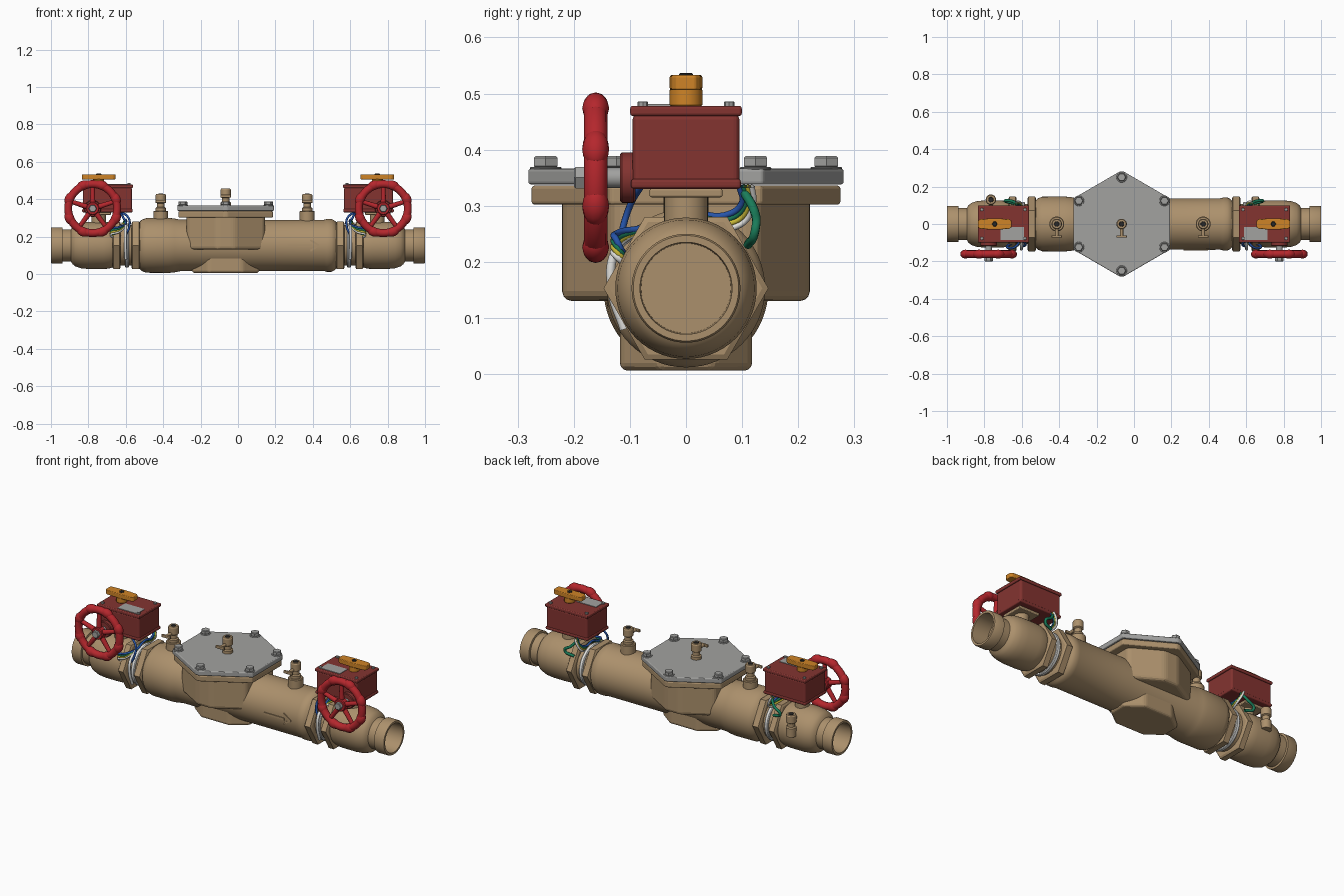
import bpy, bmesh, math
from mathutils import Matrix, Vector

if "Cube" in bpy.data.objects:
    bpy.data.objects.remove(bpy.data.objects["Cube"])

def material(name, rgb):
    m = bpy.data.materials.new(name)
    m.diffuse_color = (*rgb, 1)
    m.use_nodes = True
    m.node_tree.nodes["Principled BSDF"].inputs["Base Color"].default_value = m.diffuse_color
    return m

BRONZE = material("bronze", (.41, .28, .15))
STEEL = material("grey steel", (.36, .36, .35))
RED = material("wheel red", (.46, .02, .026))
BRICK = material("housing red", (.23, .034, .03))
ORANGE = material("orange", (.62, .23, .02))
WHITE = material("white", (.75, .75, .73))
BLUE = material("blue", (.02, .09, .4))
YELLOW = material("yellow", (.6, .5, .04))
GREEN = material("green", (.01, .2, .1))
DARK = material("dark", (.02, .02, .02))
AXIS = 0.153  # pipe centre height

def finish(name, bm, mat, smooth=True, bevel=0):
    bmesh.ops.recalc_face_normals(bm, faces=bm.faces)
    me = bpy.data.meshes.new(name)
    bm.to_mesh(me)
    bm.free()
    me.materials.append(mat)
    ob = bpy.data.objects.new(name, me)
    bpy.context.collection.objects.link(ob)
    if smooth:
        me.shade_smooth()
        me.set_sharp_from_angle(angle=math.radians(32))
    if bevel:
        b = ob.modifiers.new("edge", "BEVEL")
        b.width, b.segments, b.limit_method = bevel, 3, 'ANGLE'
    return ob

def lathe(name, profile, mat, loc, axis='X', sign=1, n=48, closed=False, phase=0):
    """Revolve (distance along axis, radius) pairs."""
    bm = bmesh.new()
    rings = []
    for t, r in profile:
        ring = []
        for i in range(n):
            a = 2 * math.pi * i / n + phase
            u, v, t2 = r * math.cos(a), r * math.sin(a), t * sign
            p = {'X': (t2, u, v), 'Y': (u, t2, v), 'Z': (u, v, t2)}[axis]
            ring.append(bm.verts.new(Vector(p) + Vector(loc)))
        rings.append(ring)
    pairs = list(zip(rings, rings[1:]))
    if closed:
        pairs.append((rings[-1], rings[0]))
    for a, b in pairs:
        for i in range(n):
            j = (i + 1) % n
            bm.faces.new((a[i], a[j], b[j], b[i]))
    if not closed:
        bm.faces.new(rings[0])
        bm.faces.new(rings[-1])
    return finish(name, bm, mat)

def rod(name, r, t0, t1, mat, loc, axis='Z', n=24, phase=0):
    c = min(.004, r * .15, (t1 - t0) * .3)
    return lathe(name, [(t0, r - c), (t0 + c, r), (t1 - c, r), (t1, r - c)],
                 mat, loc, axis, n=n, phase=phase)

def prism(name, pts, z0, z1, mat, bevel=0, cx=0, scale=1):
    bm = bmesh.new()
    lo, hi = [[bm.verts.new((cx + x * scale, y * scale, z)) for x, y in pts] for z in (z0, z1)]
    bm.faces.new(lo)
    bm.faces.new(hi)
    for i in range(len(pts)):
        j = (i + 1) % len(pts)
        bm.faces.new((lo[i], lo[j], hi[j], hi[i]))
    return finish(name, bm, mat, False, bevel)

def box(name, c, s, mat, bevel=0):
    x, y = s[0] / 2, s[1] / 2
    ob = prism(name, [(-x, -y), (x, -y), (x, y), (-x, y)], -s[2] / 2, s[2] / 2, mat, bevel)
    ob.location = c
    return ob

def wire(name, pts, mat, r=.006):
    cu = bpy.data.curves.new(name, 'CURVE')
    cu.dimensions = '3D'
    cu.bevel_depth, cu.bevel_resolution, cu.resolution_u = r, 2, 6
    sp = cu.splines.new('BEZIER')
    sp.bezier_points.add(len(pts) - 1)
    for p, co in zip(sp.bezier_points, pts):
        p.co = co
        p.handle_left_type = p.handle_right_type = 'AUTO'
    cu.materials.append(mat)
    ob = bpy.data.objects.new(name, cu)
    bpy.context.collection.objects.link(ob)

def test_cock(x, y, z, base=True):
    if base:
        rod("cock_boss", .04, -.03, .035, BRONZE, (x, y, z))
    lathe("cock_body", [(0, .028), (.05, .028), (.055, .02), (.075, .02), (.08, .028),
                        (.118, .028), (.124, .024)], BRONZE, (x, y, z), 'Z', n=20)
    rod("cock_outlet", .014, .122, .1265, DARK, (x, y, z), n=16)
    rod("cock_stem", .009, -.065, -.015, BRONZE, (x, y, z + .085), 'Y', n=12)
    box("cock_handle", (x, y - .067, z + .085), (.056, .012, .016), BRONZE, .003)

# Main pipe body
lathe("main_body", [(-.53, .11), (-.53, .122), (-.515, .137), (-.49, .146), (-.37, .147), (-.34, .144),
                    (-.31, .138), (.18, .137), (.46, .137), (.475, .141), (.5, .141), (.515, .134),
                    (.53, .12), (.53, .11)], BRONZE, (0, 0, AXIS), n=64)

# Central chamber, bottom pad, bonnet flange and cover
BX = -.066
def mirrored(q):
    """Mirror a quarter outline into all four quadrants."""
    return (q + [(-x, y) for x, y in q[::-1]] + [(-x, -y) for x, y in q] + [(x, -y) for x, y in q[::-1]])
prism("chamber", mirrored([(.21, .125), (.045, .221)]), .13, .32, BRONZE, .018, BX)
prism("bottom_pad", mirrored([(.18, .05), (.09, .118)]), .006, .12, BRONZE, .014, BX)
hexagon = mirrored([(.258, .137), (.01, .281)])
prism("bonnet_flange", hexagon, .302, .336, BRONZE, .006, BX, .98)
prism("bonnet_cover", hexagon, .338, .366, STEEL, .005, BX)
for x, y in [(0, .25), (0, -.25)] + [(sx * .229, sy * .124) for sx in (-1, 1) for sy in (-1, 1)]:
    rod("cover_washer", .028, .364, .369, STEEL, (BX + x, y, 0))
    rod("cover_bolt", .024, .367, .389, STEEL, (BX + x, y, 0), n=6)

# Test cocks
test_cock(-.413, 0, .303)
test_cock(BX, 0, .332, False)
test_cock(.37, 0, .303)
test_cock(-.765, .13, .155, False)

# Raised flow arrow
box("arrow_shaft", (.33, -.137, AXIS), (.13, .008, .012), BRONZE)
for s in (-1, 1):
    barb = box("arrow_barb", (.41, -.136, AXIS + s * .014), (.055, .008, .01), BRONZE)
    barb.rotation_euler = (0, s * math.radians(32), 0)

def hand_wheel(cx):
    y, cz = -.161, .35
    rim = [(.021 * math.cos(a), .131 + .021 * math.sin(a))
           for a in [i * math.pi / 6 for i in range(12)]]
    lathe("wheel_rim", rim, RED, (cx, y, cz), 'Y', n=56, closed=True)
    bm = bmesh.new()
    for i in range(8):  # finger grips
        m = (Matrix.Translation((cx, y, cz)) @ Matrix.Rotation((i + .5) * math.pi / 4, 4, 'Y')
             @ Matrix.Translation((.134, 0, 0)) @ Matrix.Diagonal((.026, .024, .036, 1)))
        bmesh.ops.create_uvsphere(bm, u_segments=14, v_segments=8, radius=1, matrix=m)
    finish("wheel_grips", bm, RED)
    bm = bmesh.new()
    for i in range(5):  # spokes
        m = (Matrix.Translation((cx, y, cz)) @ Matrix.Rotation(i * math.tau / 5, 4, 'Y')
             @ Matrix.Translation((0, 0, .07)))
        bmesh.ops.create_cone(bm, cap_ends=True, segments=12, radius1=.015, radius2=.011,
                              depth=.12, matrix=m)
    finish("wheel_spokes", bm, RED)
    rod("wheel_hub", .035, -.02, .018, RED, (cx, y, cz), 'Y')
    rod("wheel_nut", .022, -.2, -.178, STEEL, (cx, 0, cz), 'Y', n=6)
    rod("wheel_shaft", .018, -.15, -.1, STEEL, (cx, 0, cz), 'Y')
    rod("shaft_boss", .045, -.118, -.09, BRICK, (cx, 0, cz), 'Y', n=32)

for s in (-1, 1):
    # Shut-off valve with grooved open end
    lathe("valve_body", [(.63, .1), (.665, .1), (.672, .118), (.69, .124), (.72, .126), (.8, .126),
                         (.84, .122), (.87, .112), (.885, .1), (.893, .086), (.937, .086), (.939, .097),
                         (.995, .097), (1.0, .094), (1.0, .082), (.9, .08), (.9, .03)],
          BRONZE, (0, 0, AXIS), sign=s, n=56)
    # Union nuts with spacer and white gasket between
    for a, b in ((.523, .57), (.627, .671)):
        lathe("hex_nut", [(a, .136), (a + .006, .147), (b - .006, .147), (b, .136)],
              BRONZE, (0, 0, AXIS), sign=s, n=6)
    rod("union_pipe", .108, -.04, .04, BRONZE, (s * .6, 0, AXIS), 'X', 48)
    rod("gasket", .118, -.011, .011, WHITE, (s * .594, 0, AXIS), 'X', 48)
    # Valve stem and mounting pad
    rod("stem_neck", .039, .25, .32, BRONZE, (s * .745, 0, 0), n=32)
    box("stem_pad", (s * .745, 0, .323), (.13, .13, .016), BRONZE, .004)
    # Actuator housing with lid, label and screws
    box("actuator_housing", (s * .698, 0, .397), (.262, .19, .134), BRICK, .01)
    box("actuator_lid", (s * .698, 0, .469), (.274, .199, .018), BRICK, .005)
    box("housing_base", (s * .698, 0, .339), (.27, .196, .018), BRICK, .006)
    box("label_plate", (s * .65, -.05, .479), (.125, .07, .004), STEEL)
    for dx in (-.115, .115):
        for y in (-.077, .077):
            rod("lid_screw", .009, .476, .486, STEEL, (s * .698 + dx, y, 0), n=8)
    # Position indicator
    rod("indicator_neck", .029, .476, .51, ORANGE, (s * .745, 0, 0))
    prism("indicator", mirrored([(.09, .017), (.078, .026), (.03, .029)]), .506, .533,
          ORANGE, .004, s * .745)
    rod("indicator_screw", .014, .53, .537, DARK, (s * .745, 0, 0), n=6)
    # Handwheel
    hand_wheel(s * .777)
    # Cable bundle from the housing around the neck of the union
    for i, m in enumerate((BLUE, GREEN, YELLOW, WHITE)):
        d = i * .009
        path = [(.63, .095 + d * .8, .335), (.615, .1 + d * .7, .305), (.6, .07 + d, .283 - d * .6),
                (.6 + d, 0, .288 - d), (.605, -.07 - d * .5, .262 - d * .3), (.64, -.125, .25 - d),
                (.68, -.122, .235 - d), (.63, -.1, .2)]
        wire("cable", [(s * x, y, z) for x, y, z in path], m)
    wire("white_lead", [(s * x, y, z) for x, y, z in
                        ((.6, -.08, .26), (.602, -.125, .22), (.602, -.132, .15), (.6, -.11, .08))], WHITE, .008)
    wire("blue_lead", [(s * x, y, z) for x, y, z in
                       ((.63, -.08, .335), (.585, -.1, .3), (.582, -.115, .25), (.6, -.12, .21))], BLUE)
    wire("green_lead", [(s * x, y, z) for x, y, z in
                        ((.62, .1, .33), (.65, .122, .29), (.69, .123, .255), (.64, .11, .23))], GREEN, .008)
